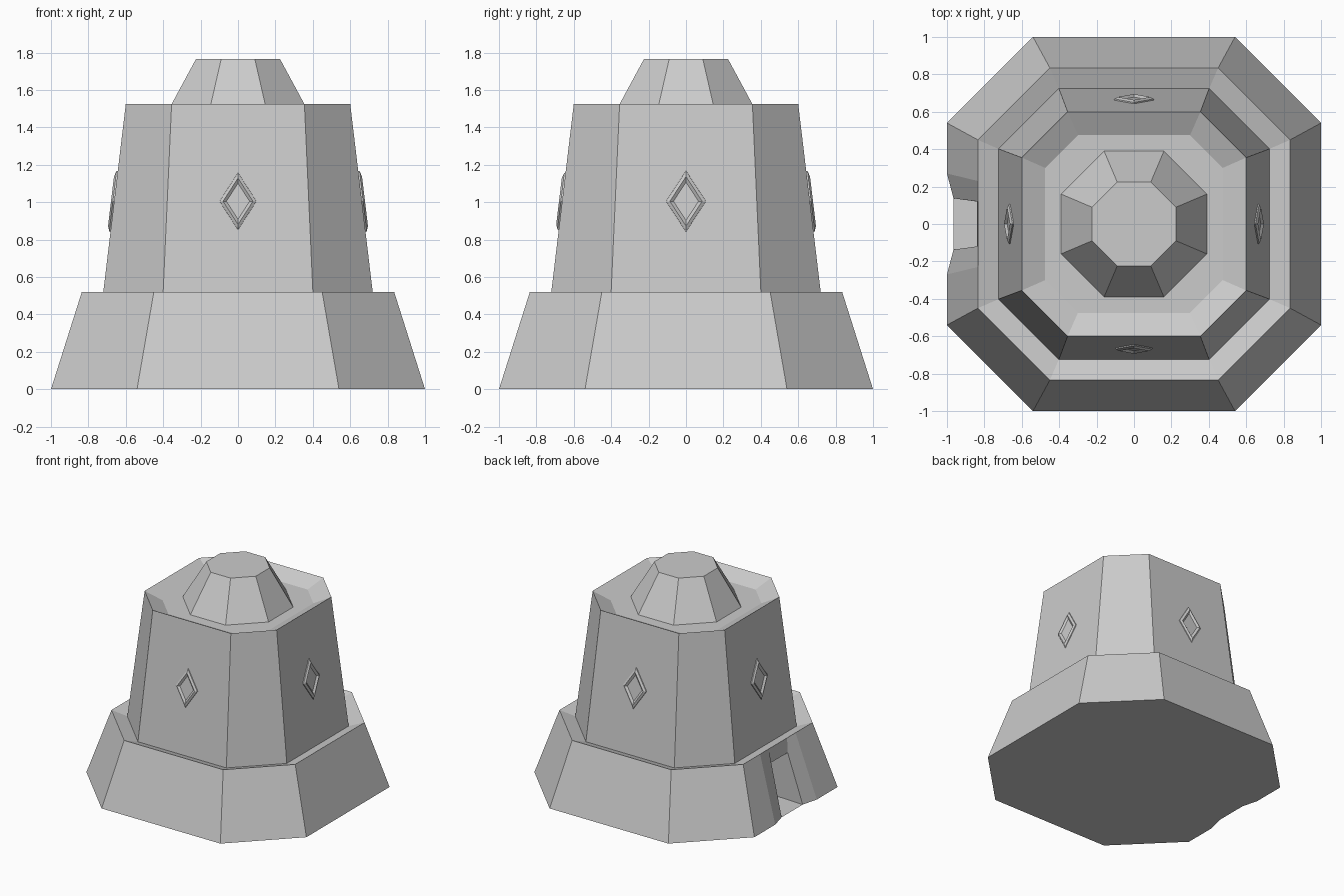
import bpy, bmesh
from mathutils import Vector

if "Cube" in bpy.data.objects:
    bpy.data.objects.remove(bpy.data.objects["Cube"])


def octagon(h, c, z):
    # h: distance to the main flats, c: half width of the main flats
    return [(h, -c, z), (h, c, z), (c, h, z), (-c, h, z),
            (-h, c, z), (-h, -c, z), (-c, -h, z), (c, -h, z)]


def build(name, polys):
    # Polygon soup, welded into one flat shaded solid
    bm = bmesh.new()
    for pts in polys:
        bm.faces.new([bm.verts.new(p) for p in pts])
    bmesh.ops.remove_doubles(bm, verts=bm.verts, dist=0.0004)
    bmesh.ops.recalc_face_normals(bm, faces=bm.faces)
    me = bpy.data.meshes.new(name)
    bm.to_mesh(me)
    bm.free()
    ob = bpy.data.objects.new(name, me)
    bpy.context.collection.objects.link(ob)
    return ob


def bands(rings, skip=None):
    n = len(rings[0])
    return [[a[i], a[(i + 1) % n], b[(i + 1) % n], b[i]]
            for a, b in zip(rings, rings[1:]) for i in range(n) if i != skip]


# Flared base, with a doorway in the -x side
H, DOOR_Z, BACK = 0.52, 0.40, -0.60
foot, rim, seat = octagon(1, 0.54, 0), octagon(0.835, 0.45, H), octagon(0.725, 0.402, 0.48)


def door_points(s):
    return dict(out_b=(-1, 0.27 * s, 0), out_t=(-0.835, 0.23 * s, H),
                in_b=(-0.965, 0.137 * s, 0), in_t=(-0.84, 0.12 * s, DOOR_Z),
                lin=(-0.835, 0.12 * s, H),
                back_b=(BACK, 0.137 * s, 0.01), back_t=(BACK, 0.12 * s, DOOR_Z))


p, q = door_points(1), door_points(-1)
faces = bands([foot, rim], skip=4) + bands([rim, seat], skip=4)
for d, k in ((p, 4), (q, 5)):
    faces.append([foot[k], rim[k], d["out_t"], d["out_b"]])                # wall beside door
    faces.append([d["out_b"], d["out_t"], d["lin"], d["in_t"], d["in_b"]])  # splayed jamb
    faces.append([d["in_b"], d["in_t"], d["back_t"], d["back_b"]])         # passage side
for a, b in (("lin", "in_t"), ("in_t", "back_t"), ("back_t", "back_b"), ("back_b", "in_b")):
    faces.append([p[a], q[a], q[b], p[b]])                                # lintel, ceiling, back, floor
faces.append([rim[4], p["out_t"], p["lin"], q["lin"], q["out_t"], rim[5], seat[5], seat[4]])
faces.append(foot[:5] + [p["out_b"], p["in_b"], q["in_b"], q["out_b"]] + foot[5:])
faces.append(seat)
build("tower_base", faces)

# Tower walls with a sunken, sloping parapet
walls = [seat, octagon(0.60, 0.355, 1.525), octagon(0.475, 0.30, 1.46)]
build("tower_walls", bands(walls) + [walls[0], walls[-1]])

# Roof cap
cap = [octagon(0.39, 0.16, 1.46), octagon(0.225, 0.09, 1.765)]
build("roof_cap", bands(cap) + [cap[0], cap[-1]])


# Diamond windows, following the slope of the walls
def window(name, out, w, h):
    out = Vector(out)
    side = Vector((-out.y, out.x, 0))

    def diamond(scale, depth):
        ring = []
        for u, v in ((1, 0), (0, 1), (-1, 0), (0, -1)):
            z = v * h * scale
            ring.append(out * (0.663 - 0.1196 * z + depth) + side * (u * w * scale)
                        + Vector((0, 0, 1.005 + z)))
        return ring

    rings = [diamond(1, -0.01), diamond(0.98, 0.006), diamond(0.80, 0.016), diamond(0.62, 0.003)]
    build(name, bands(rings) + [rings[0], rings[-1]])


window("front_window", (0, -1, 0), 0.10, 0.155)
window("back_window", (0, 1, 0), 0.108, 0.165)
window("right_window", (1, 0, 0), 0.108, 0.165)
window("left_window", (-1, 0, 0), 0.108, 0.165)
